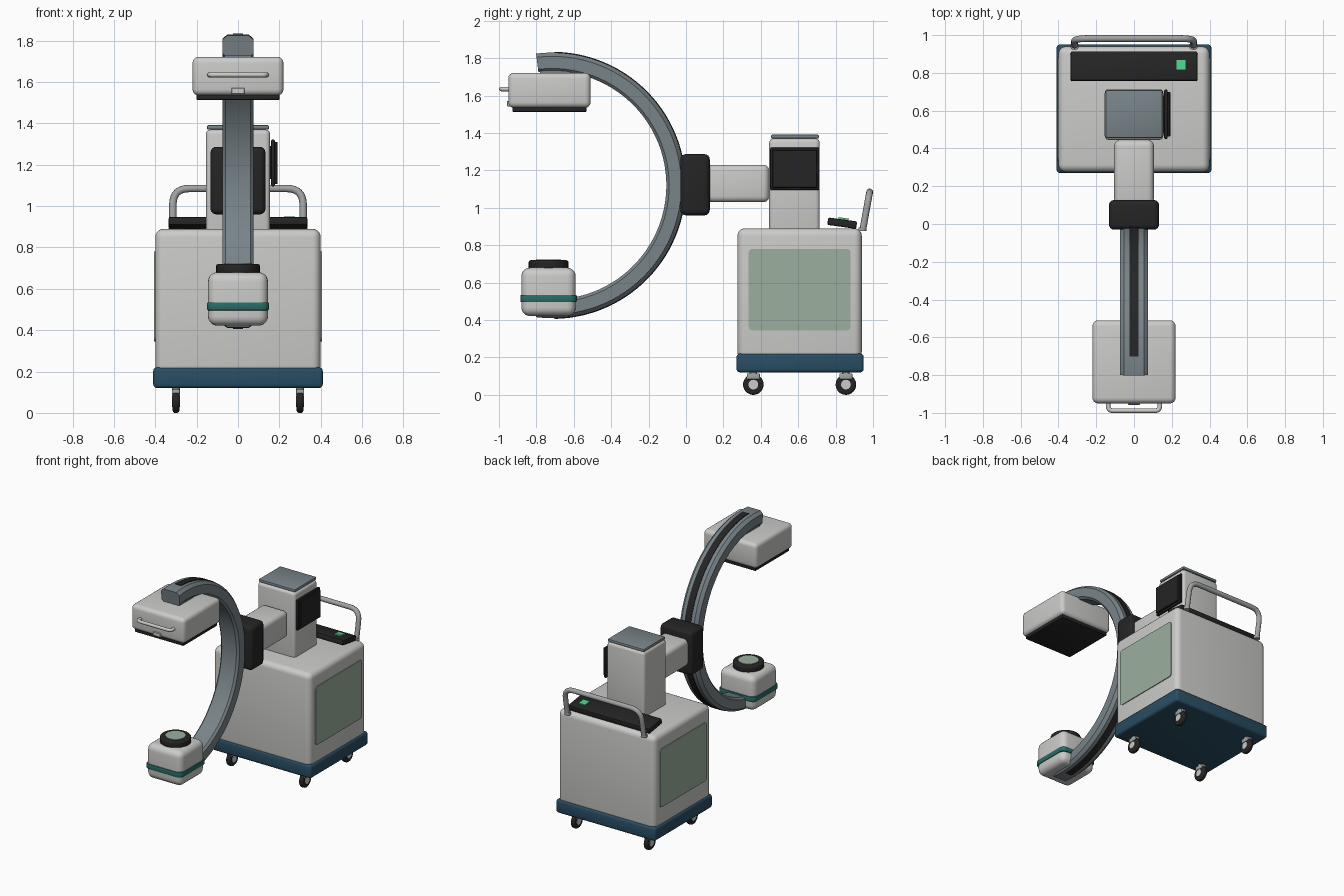
import bpy, bmesh, math
from mathutils import Vector, Matrix

if "Cube" in bpy.data.objects:
    bpy.data.objects.remove(bpy.data.objects["Cube"])


def material(name, rgb):
    m = bpy.data.materials.new(name)
    m.diffuse_color = (*rgb, 1)
    m.use_nodes = True
    m.node_tree.nodes["Principled BSDF"].inputs["Base Color"].default_value = m.diffuse_color
    return m


SHELL = material("light grey shell", (0.60, 0.60, 0.585))
SLATE = material("slate metal", (0.19, 0.23, 0.25))
STEEL = material("handle steel", (0.36, 0.37, 0.37))
BLACK = material("black plastic", (0.018, 0.018, 0.019))
NAVY = material("navy bumper", (0.022, 0.075, 0.125))
TEAL = material("teal band", (0.022, 0.15, 0.13))
SAGE = material("sage panel", (0.33, 0.43, 0.34))
GREEN = material("green key", (0.08, 0.62, 0.25))


def finish(name, bm, mat, angle=35):
    bmesh.ops.recalc_face_normals(bm, faces=bm.faces)
    mesh = bpy.data.meshes.new(name)
    bm.to_mesh(mesh)
    bm.free()
    mesh.materials.append(mat)
    ob = bpy.data.objects.new(name, mesh)
    bpy.context.collection.objects.link(ob)
    bpy.ops.object.select_all(action='DESELECT')
    ob.select_set(True)
    bpy.context.view_layer.objects.active = ob
    bpy.ops.object.shade_smooth_by_angle(angle=math.radians(angle))
    return ob


def box(name, x, y, z, mat, r=0.0, seg=4, tilt=0.0, upright_r=0.0):
    """Box from (min, max) ranges; upright_r rounds the vertical edges first."""
    bm = bmesh.new()
    bmesh.ops.create_cube(bm, size=1)
    size = Vector((x[1] - x[0], y[1] - y[0], z[1] - z[0]))
    mid = Vector((x[0] + x[1], y[0] + y[1], z[0] + z[1])) / 2
    bmesh.ops.scale(bm, vec=size, verts=bm.verts)
    if upright_r:
        up = [e for e in bm.edges if abs(e.verts[0].co.z - e.verts[1].co.z) > 1e-4]
        bmesh.ops.bevel(bm, geom=up, offset=upright_r, segments=5, profile=0.5, affect='EDGES')
        rim = [e for e in bm.edges if abs(e.verts[0].co.z - e.verts[1].co.z) < 1e-4]
    else:
        rim = bm.edges[:]
    if r:
        bmesh.ops.bevel(bm, geom=rim, offset=r, segments=seg, profile=0.5, affect='EDGES')
    bmesh.ops.transform(bm, matrix=Matrix.Translation(mid) @ Matrix.Rotation(tilt, 4, 'X'), verts=bm.verts)
    return finish(name, bm, mat)


def disc(name, centre, radius, depth, mat, axis='Z', r=0.0, sides=32):
    bm = bmesh.new()
    bmesh.ops.create_cone(bm, cap_ends=True, segments=sides, radius1=radius, radius2=radius, depth=depth)
    if r:
        rim = [e for e in bm.edges if abs(e.verts[0].co.z - e.verts[1].co.z) < 1e-4]
        bmesh.ops.bevel(bm, geom=rim, offset=r, segments=3, profile=0.5, affect='EDGES')
    turn = Matrix.Rotation(math.pi / 2, 4, 'Y') if axis == 'X' else Matrix()
    bmesh.ops.transform(bm, matrix=Matrix.Translation(centre) @ turn, verts=bm.verts)
    return finish(name, bm, mat)


def tube(name, points, radius, mat, corner):
    """Round bar through the points, with rounded inner corners."""
    pts = [Vector(p) for p in points]
    path = [pts[0]]
    for a, b, c in zip(pts, pts[1:], pts[2:]):
        p, q = b + (a - b).normalized() * corner, b + (c - b).normalized() * corner
        for i in range(9):
            t = i / 8
            path.append(p * (1 - t) ** 2 + b * 2 * t * (1 - t) + q * t * t)
    path.append(pts[-1])
    flat = (pts[1] - pts[0]).cross(pts[2] - pts[1]).normalized()
    bm = bmesh.new()
    rings = []
    for i, p in enumerate(path):
        d = (path[min(i + 1, len(path) - 1)] - path[max(i - 1, 0)]).normalized()
        side = d.cross(flat)
        rings.append([bm.verts.new(p + (flat * math.cos(k * math.pi / 6) + side * math.sin(k * math.pi / 6)) * radius)
                      for k in range(12)])
    skin(bm, rings)
    return finish(name, bm, mat)


def skin(bm, rings):
    n = len(rings[0])
    for a, b in zip(rings, rings[1:]):
        for k in range(n):
            bm.faces.new((a[k], a[(k + 1) % n], b[(k + 1) % n], b[k]))
    bm.faces.new(rings[0])
    bm.faces.new(rings[-1])


ARC_Y, ARC_Z = -0.715, 1.12


def arc(name, profile, start, end, mat, steps=56):
    """Sweep an (x, radius) profile around the arm centre."""
    bm = bmesh.new()
    rings = []
    for i in range(steps + 1):
        a = math.radians(start + (end - start) * i / steps)
        rings.append([bm.verts.new((x, ARC_Y + r * math.cos(a), ARC_Z + r * math.sin(a))) for x, r in profile])
    skin(bm, rings)
    return finish(name, bm, mat, 25)


# Cart
box("cart_body", (-0.40, 0.40), (0.275, 0.94), (0.19, 0.89), SHELL, 0.04, 5)
box("bumper", (-0.41, 0.41), (0.27, 0.95), (0.12, 0.22), NAVY, 0.018, 3)
for s, side in ((-1, "left"), (1, "right")):
    ob = box(f"{side}_panel", (s * 0.402 - 0.004, s * 0.402 + 0.004), (0.335, 0.88), (0.345, 0.78), SAGE)
    bm = bmesh.new()
    bm.from_mesh(ob.data)
    across = [e for e in bm.edges if abs(e.verts[0].co.x - e.verts[1].co.x) > 0.004]
    bmesh.ops.bevel(bm, geom=across, offset=0.02, segments=4, profile=0.5, affect='EDGES')
    bm.to_mesh(ob.data)
    bm.free()

# Casters
for x in (-0.30, 0.30):
    for y in (0.36, 0.855):
        disc("caster_wheel", (x, y, 0.055), 0.055, 0.032, BLACK, 'X', 0.01)
        disc("caster_hub", (x, y, 0.055), 0.026, 0.038, SHELL, 'X')
        box("caster_fork", (x - 0.02, x + 0.02), (y - 0.035, y + 0.035), (0.082, 0.115), STEEL, 0.006, 2)
        disc("caster_stem", (x, y, 0.115), 0.02, 0.03, STEEL)

# Console and push handle
box("console", (-0.335, 0.335), (0.757, 0.913), (0.898, 0.938), BLACK, 0.008, 2, -0.14)
box("console_key", (0.222, 0.275), (0.815, 0.87), (0.937, 0.946), GREEN, tilt=-0.14)
tube("push_handle", [(-0.315, 0.945, 0.88), (-0.315, 0.982, 1.085), (0.315, 0.982, 1.085), (0.315, 0.945, 0.88)],
     0.018, STEEL, 0.08)
for x in (-0.315, 0.315):
    disc("handle_foot", (x, 0.943, 0.885), 0.022, 0.02, STEEL)

# Column with cap and side display
box("column", (-0.155, 0.155), (0.445, 0.715), (0.87, 1.37), SHELL, 0.022, 4)
box("column_cap", (-0.15, 0.15), (0.455, 0.71), (1.37, 1.392), SLATE, 0.007, 2)
box("display_mount", (0.15, 0.172), (0.48, 0.68), (1.13, 1.29), BLACK)
box("display", (0.160, 0.178), (0.45, 0.712), (1.095, 1.322), BLACK, 0.006, 2)
box("display_glass", (0.176, 0.192), (0.462, 0.70), (1.107, 1.31), BLACK, 0.003, 1)

# Horizontal arm and clamp
box("horizontal_arm", (-0.105, 0.105), (0.10, 0.445), (1.03, 1.23), SHELL, 0.032, 4)
box("arm_clamp", (-0.133, 0.133), (-0.03, 0.127), (0.96, 1.287), BLACK, 0.028, 4)

# Curved arm and its running rail
arc("curved_arm", [(-0.075, 0.625), (-0.06, 0.61), (0.06, 0.61), (0.075, 0.625),
                   (0.075, 0.69), (0.052, 0.71), (-0.052, 0.71), (-0.075, 0.69)], -97, 97, SLATE)
arc("arm_rail", [(-0.025, 0.70), (0.025, 0.70), (0.025, 0.714), (-0.025, 0.714)], -89, 89, BLACK)

# Flat detector head
box("detector_housing", (-0.22, 0.22), (-0.95, -0.51), (1.535, 1.722), SHELL, 0.03, 4)
box("detector_mount", (-0.065, 0.065), (-0.78, -0.62), (1.70, 1.74), SLATE)
box("detector_plate", (-0.20, 0.20), (-0.928, -0.532), (1.513, 1.54), BLACK, 0.005, 2)
tube("detector_handle", [(-0.137, -0.94, 1.635), (-0.137, -0.988, 1.635), (0.137, -0.988, 1.635), (0.137, -0.94, 1.635)],
     0.012, SHELL, 0.025)
box("detector_latch", (-0.032, 0.032), (-0.957, -0.94), (1.542, 1.572), SHELL, 0.003, 1)

# Source head
box("source_housing", (-0.145, 0.145), (-0.88, -0.59), (0.422, 0.68), SHELL, 0.045, 5)
box("source_band", (-0.15, 0.15), (-0.886, -0.584), (0.496, 0.535), TEAL, 0.006, 2, upright_r=0.035)
disc("source_collar", (0, -0.735, 0.695), 0.106, 0.05, BLACK, r=0.01)
disc("source_window", (0, -0.735, 0.72), 0.068, 0.008, SAGE)
